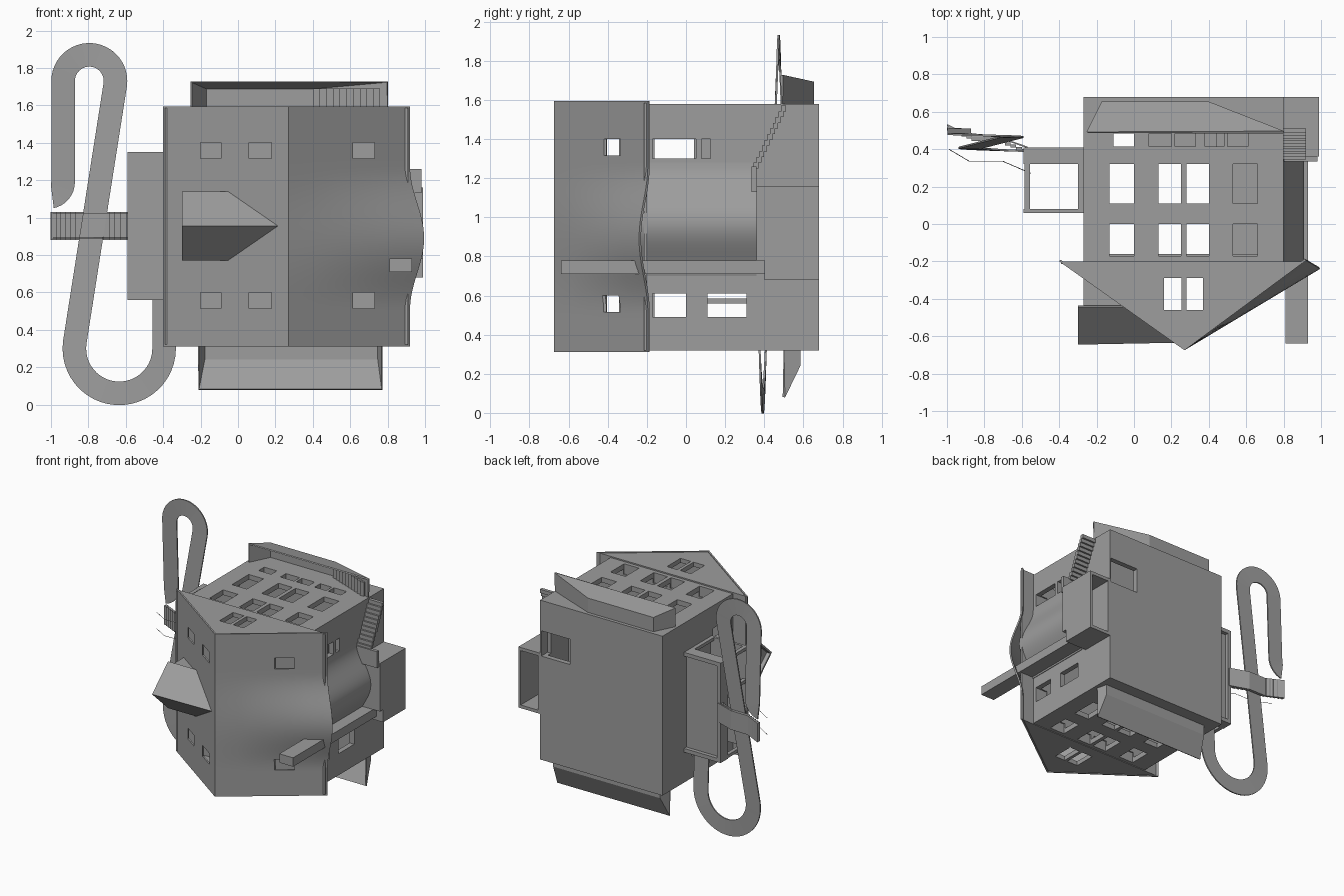
import bpy, bmesh, math
from math import sin, cos, radians, pi

if "Cube" in bpy.data.objects:
    bpy.data.objects.remove(bpy.data.objects["Cube"])

def obj(name, bm):
    me = bpy.data.meshes.new(name)
    bm.to_mesh(me); bm.free()
    o = bpy.data.objects.new(name, me)
    bpy.context.collection.objects.link(o)
    return o

def boxes(name, *bounds):
    """One object of boxes, each (x0,x1,y0,y1,z0,z1)."""
    bm = bmesh.new()
    for b in bounds:
        for v in bmesh.ops.create_cube(bm, size=1)['verts']:
            v.co = [b[2*k] if v.co[k] < 0 else b[2*k+1] for k in range(3)]
    return obj(name, bm)

def poly(name, faces, normals=True):
    bm = bmesh.new()
    for f in faces:
        bm.faces.new([bm.verts.new(p) for p in f])
    bmesh.ops.remove_doubles(bm, verts=bm.verts, dist=1e-4)
    if normals:
        bmesh.ops.recalc_face_normals(bm, faces=bm.faces)
    return obj(name, bm)

def hull(name, pts):
    bm = bmesh.new()
    for p in pts:
        bm.verts.new(p)
    bmesh.ops.convex_hull(bm, input=bm.verts)
    bmesh.ops.dissolve_limit(bm, angle_limit=0.01, verts=bm.verts, edges=bm.edges)
    return obj(name, bm)

def bake(o):
    dg = bpy.context.evaluated_depsgraph_get()
    me = bpy.data.meshes.new_from_object(o.evaluated_get(dg))
    o.modifiers.clear()
    o.data = me

def cut(o, *bounds):
    c = boxes("cutter", *bounds)
    m = o.modifiers.new("cut", 'BOOLEAN')
    m.operation, m.solver, m.object = 'DIFFERENCE', 'EXACT', c
    bake(o)
    bpy.data.objects.remove(c)

def thick(o, t, offset=-1):
    m = o.modifiers.new("thick", 'SOLIDIFY')
    m.thickness, m.offset, m.use_even_offset = t, offset, True
    bake(o)

def smooth(o):
    bpy.ops.object.select_all(action='DESELECT')
    o.select_set(True)
    bpy.context.view_layer.objects.active = o
    bpy.ops.object.shade_smooth_by_angle(angle=radians(25))

def bell(z, c, h):
    return cos((z-c)/h*pi/2)**2 if abs(z-c) < h else 0

# house walls, hollow
body = boxes("house_walls", (-.27, .8, -.2, .68, .32, 1.58))
cut(body, (-.23, .76, -.16, .64, .36, 1.54))
# window openings on the two end walls
cols = [(-.13, 0), (.13, .25), (.28, .4), (.53, .66)]
wins = []
for y0, y1 in [(-.17, 0), (.11, .32)]:
    for x0, x1 in cols:
        wins += [(x0, x1, y0, y1, 1.5, 1.65), (x0, x1, y0, y1, .25, .4)]
for x0, x1 in [(-.11, 0), (.08, .2), (.22, .33), (.38, .48), (.5, .61)]:
    wins.append((x0, x1, .415, .485, 1.5, 1.65))
wins.append((-.11, 0, .415, .485, .25, .4))
# side wall windows, balcony door and the opening at the rear
for x0, x1 in [(.7, .9), (-.35, -.2)]:
    wins += [(x0, x1, -.17, .05, 1.3, 1.4), (x0, x1, -.17, 0, .49, .61),
             (x0, x1, .11, .31, .49, .61)]
wins += [(.7, .9, .08, .125, 1.3, 1.4), (-.35, -.2, .1, .32, .75, 1.15),
         (.54, .79, .6, .75, 1.14, 1.34)]
cut(body, *wins)

# floors and partition
boxes("floor_slabs", (-.23, .76, .04, .07, .36, 1.54), (-.23, .76, .35, .38, .36, 1.54))
boxes("partition", (.44, .76, -.16, .6, .94, .96))
boxes("attic_floor", (-.39, .91, -.215, -.2, .32, 1.585))

# main roof with swelling right eave
Z = [.31 + 1.285*i/40 for i in range(41)]
def section(z):
    b = bell(z, .89, .38)
    e = (.92 + .075*b, -.195 - .045*b)
    return [(-.4, -.2, z)] + [(.27 + (e[0]-.27)*u/5, -.675 + (e[1]+.675)*u/5, z) for u in range(6)]
faces = []
for a, b in zip(Z, Z[1:]):
    s, t = section(a), section(b)
    faces += [(s[j], s[j+1], t[j+1], t[j]) for j in range(6)]
roof = poly("main_roof", faces, False)
thick(roof, .012)
cut(roof, *[(x0, x1, -.8, -.2, z0, z0+.085) for z0 in (.515, 1.315)
            for x0, x1 in [(-.2, -.09), (.06, .18), (.615, .73)]])
smooth(roof)

# gable end walls
for name, z0, z1 in [("gable_top", 1.555, 1.59), ("gable_bottom", .315, .35)]:
    g = hull(name, [(x, y, z) for x, y in [(-.385, -.2), (.27, -.665), (.905, -.2)] for z in (z0, z1)])
    cut(g, (.16, .255, -.46, -.29, z0-.1, z1+.1), (.28, .37, -.46, -.29, z0-.1, z1+.1))

# roof dormer
d = poly("dormer_roof", [[(-.3, -.645, .955), (.215, -.635, .955), (-.05, -.445, z), (-.3, -.445, z)]
                         for z in (.77, 1.14)])
thick(d, .015)
db = hull("dormer_body", [(-.27, y, z) for y in (-.285, -.435) for z in (.79, 1.12)] +
          [(-.06, -.435, .79), (-.06, -.435, 1.12), (-.27, -.625, .955), (.19, -.612, .955)])
cut(db, (-.35, -.23, -.43, -.33, .85, 1.06))

# curved bay on the right wall
bz = [.7 + .58*i/24 for i in range(25)]
prof = [(.79, .7)] + [(.8 + .11*bell(z, .97, .31), z) for z in bz] + [(.79, 1.28)]
lo, hi = [[(x, y, z) for x, z in prof] for y in (-.23, .36)]
bay = poly("curved_bay", [lo, hi] + [(lo[i-1], lo[i], hi[i], hi[i-1]) for i in range(len(prof))])
smooth(bay)

# chimney and side annex, notched around the chimney foot
boxes("chimney", (.81, .93, -.64, .4, .71, .78))
annex = boxes("side_annex", (.8, .99, .36, .68, .68, 1.16))
cut(annex, (.82, .97, .42, .75, .705, 1.135))
cut(annex, (.7, 1.1, .3, .4, .6, .78))

# outer stair on the right with landing
n = 11
boxes("outer_stair", *[(.8, .92, .345 + .155*i/n, .345 + .155*i/n + .026,
                        1.25 + .32*i/n, 1.25 + .32*(i+1)/n) for i in range(n)])
boxes("stair_landing", (.8, .98, .335, .36, 1.13, 1.26))

# two open troughs: light well below, basement stair well above
def trough(name, y0, y1, rim, base, z0, zr, zb):
    R = [(rim[0], y0, z0), (rim[0], y0, zr), (rim[1], y0, zr), (rim[1], y0, z0)]
    B = [(base[0], y1, z0), (base[0], y1, zb), (base[1], y1, zb), (base[1], y1, z0)]
    o = poly(name, [B] + [(R[i], R[i+1], B[i+1], B[i]) for i in range(3)])
    thick(o, .008, 0)
trough("light_well", .5, .58, (-.21, .77), (-.18, .75), .32, .08, .24)
trough("stair_well", .49, .65, (-.25, .8), (-.17, .4), 1.58, 1.725, 1.69)
boxes("basement_steps", *[(.4 + .036*i, .436 + .036*i, .618 - .0145*i, .635 - .0145*i, 1.58, 1.69)
                          for i in range(10)])

# left balcony: roof, floor, rim, rails
boxes("balcony", (-.59, -.27, .06, .08, .56, 1.35), (-.59, -.27, .32, .38, .56, 1.35),
      (-.59, -.56, .38, .41, .56, 1.35), (-.56, -.27, .38, .41, .56, .59), (-.56, -.27, .38, .41, 1.32, 1.35))
boxes("balcony_posts", *[(x, x+.03, .08, .32, z, z+.025) for x, z in
                         [(-.585, .56), (-.585, .82), (-.585, 1.07), (-.585, 1.325),
                          (-.3, .56), (-.3, 1.325)]])

# garden stair with middle landing, smooth underside and thin hand rails
st = [(-.57 - .03*i, -.6 - .03*i, .385 + .012*i) for i in range(5)]
st += [(-.72, -.87, .445)] + [(-.87 - .026*i, -.896 - .026*i, .457 + .012*i) for i in range(5)]
boxes("garden_stair", *[(b, a, y, y+.016, .88, 1.03) for a, b, y in st])
under = [(-.57, .41), (-.72, .462), (-.87, .464), (-1, .53)]
us = poly("stair_underside", [[(*a, .88), (*b, .88), (*b, 1.03), (*a, 1.03)] for a, b in zip(under, under[1:])])
thick(us, .008, 0)
for z in (.89, 1.02):
    cu = bpy.data.curves.new("hand_rail", 'CURVE')
    cu.dimensions, cu.bevel_depth, cu.bevel_resolution = '3D', .002, 0
    sp = cu.splines.new('POLY')
    sp.points.add(3)
    for p, (x, y) in zip(sp.points, [(-.99, .4), (-.88, .335), (-.7, .335), (-.55, .27)]):
        p.co = (x, y, z, 1)
    bpy.context.collection.objects.link(bpy.data.objects.new("hand_rail", cu))

# winding ramp: flat ribbon sinking slowly along its length
def arc(cx, cz, r, a0, a1, n):
    return [(cx + r*cos(radians(a0+(a1-a0)*i/n)), cz + r*sin(radians(a0+(a1-a0)*i/n))) for i in range(n+1)]
path = [(-.395, .6)] + arc(-.635, .3, .24, 0, -188, 24) + arc(-.795, 1.73, .14, -8, 180, 24) \
    + arc(-1.015, 1.19, .08, 0, -80, 8)
L, R, s = [], [], 0
for i, (x, z) in enumerate(path):
    p, q = path[max(i-1, 0)], path[min(i+1, len(path)-1)]
    dx, dz = q[0]-p[0], q[1]-p[1]
    l = math.hypot(dx, dz)
    s += math.hypot(x-p[0], z-p[1])
    y, w = .365 + .04*s, .063
    L.append((max(x - dz/l*w, -1), y, z + dx/l*w))
    R.append((max(x + dz/l*w, -1), y, z - dx/l*w))
ramp = poly("winding_ramp", [(L[i], L[i+1], R[i+1], R[i]) for i in range(len(path)-1)])
thick(ramp, .01, 0)

# dark grey finish for everything
mat = bpy.data.materials.new("dark_grey")
mat.diffuse_color = (.34, .34, .34, 1)
mat.use_nodes = True
mat.node_tree.nodes["Principled BSDF"].inputs["Base Color"].default_value = mat.diffuse_color
for o in bpy.data.objects:
    o.data.materials.clear()
    o.data.materials.append(mat)
